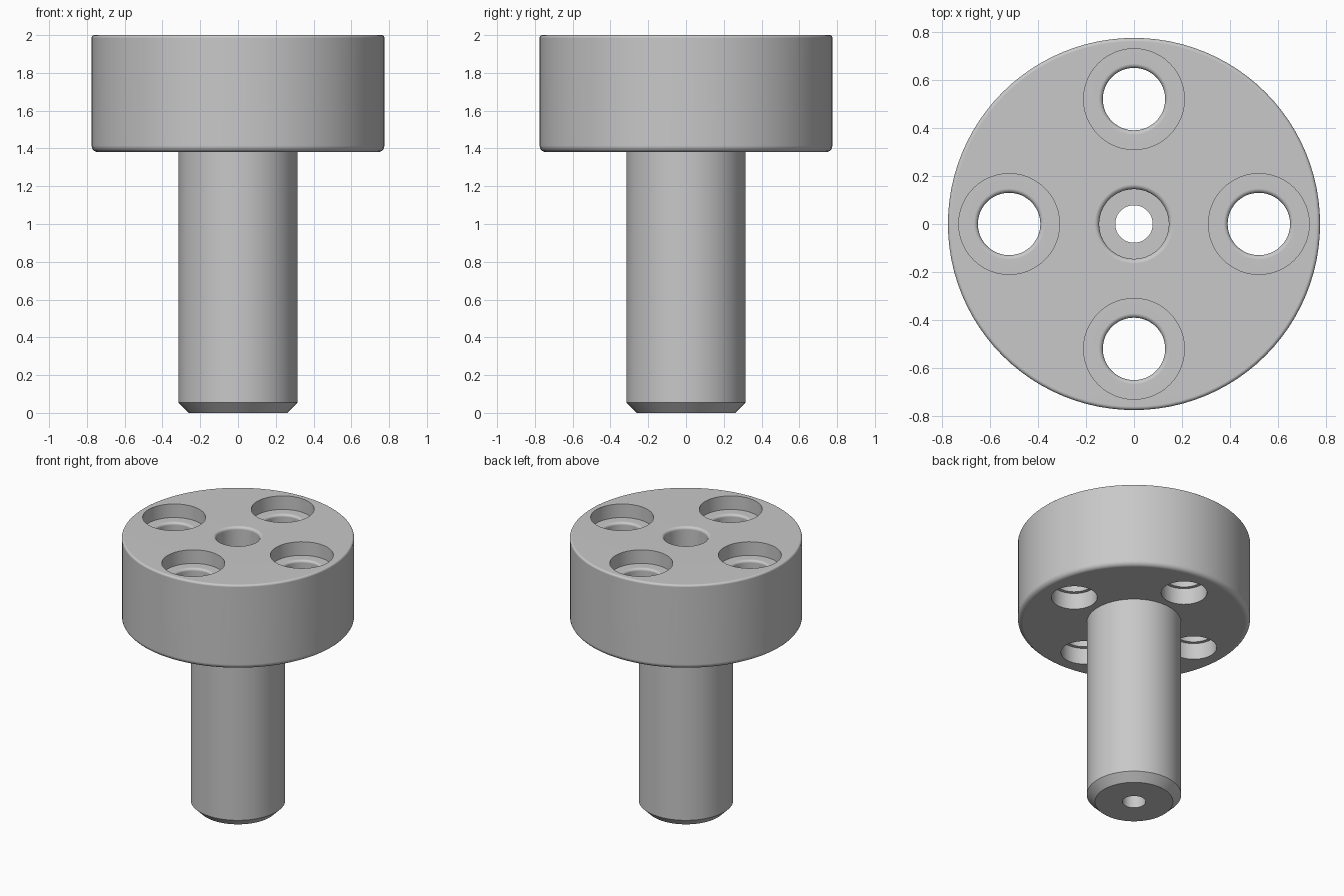
import bpy, bmesh, math
from mathutils import Matrix, Vector

if "Cube" in bpy.data.objects:
    bpy.data.objects.remove(bpy.data.objects["Cube"])

steel = bpy.data.materials.new("plain_grey")
steel.diffuse_color = (0.58, 0.58, 0.58, 1)
steel.use_nodes = True
steel.node_tree.nodes["Principled BSDF"].inputs["Base Color"].default_value = steel.diffuse_color


def arc(cx, cz, r, a0, a1, n=5):
    """Points of a rounded edge in the (radius, height) plane."""
    return [(cx + r * math.cos(math.radians(a0 + (a1 - a0) * i / n)),
             cz + r * math.sin(math.radians(a0 + (a1 - a0) * i / n)))
            for i in range(n + 1)]


def lathe(bm, profile, segs, offset=(0, 0, 0)):
    """Spin a closed (radius, height) outline about a vertical axis."""
    rings = []
    for r, z in profile:
        if r == 0:
            rings.append([bm.verts.new(Vector((0, 0, z)) + Vector(offset))] * segs)
        else:
            rings.append([bm.verts.new(Vector((r * math.cos(t), r * math.sin(t), z)) + Vector(offset))
                          for t in (2 * math.pi * k / segs for k in range(segs))])
    for a, b in zip(rings, rings[1:] + rings[:1]):
        for k in range(segs):
            j = (k + 1) % segs
            corners = list(dict.fromkeys((a[k], a[j], b[j], b[k])))
            if len(corners) > 2:
                bm.faces.new(corners)


def make_object(name, bm):
    bmesh.ops.recalc_face_normals(bm, faces=bm.faces[:])
    mesh = bpy.data.meshes.new(name)
    bm.to_mesh(mesh)
    bm.free()
    mesh.materials.append(steel)
    obj = bpy.data.objects.new(name, mesh)
    bpy.context.collection.objects.link(obj)
    return obj


# Flanged shaft with a stepped bore down the middle
outline = [(0.078, 0), (0.26, 0), (0.315, 0.055), (0.315, 1.38)]
outline += arc(0.74, 1.415, 0.035, -90, 0)       # lower flange rounding
outline += arc(0.76, 1.985, 0.015, 0, 90)        # upper flange rounding
outline += arc(0.165, 1.98, 0.02, 90, 180)       # rounded bore mouth
outline += [(0.145, 1.38), (0.078, 1.38)]
bm = bmesh.new()
lathe(bm, outline, 96)
body = make_object("flanged_shaft", bm)

# Four stepped bolt holes
hole = [(0, 1.3), (0.153, 1.3), (0.153, 1.5), (0.13, 1.5)]
hole += arc(0.148, 1.882, 0.018, 180, 90, 4)
hole += [(0.21, 1.9), (0.21, 2.1), (0, 2.1)]
bm = bmesh.new()
for i in range(4):
    a = i * math.pi / 2
    lathe(bm, hole, 48, (0.52 * math.cos(a), 0.52 * math.sin(a), 0))
cutter = make_object("bolt_hole_cutter", bm)
cutter.hide_render = True

cut = body.modifiers.new("bolt_holes", 'BOOLEAN')
cut.operation = 'DIFFERENCE'
cut.solver = 'EXACT'
cut.object = cutter
bpy.context.view_layer.objects.active = body
cutter.select_set(False)
body.select_set(True)
bpy.ops.object.modifier_apply(modifier=cut.name)
bpy.data.objects.remove(cutter, do_unlink=True)

# Smooth walls, crisp edges, flat faces kept flat
bpy.ops.object.shade_smooth_by_angle(angle=math.radians(30))
normals = body.modifiers.new("flat_face_normals", 'WEIGHTED_NORMAL')
normals.keep_sharp = True
